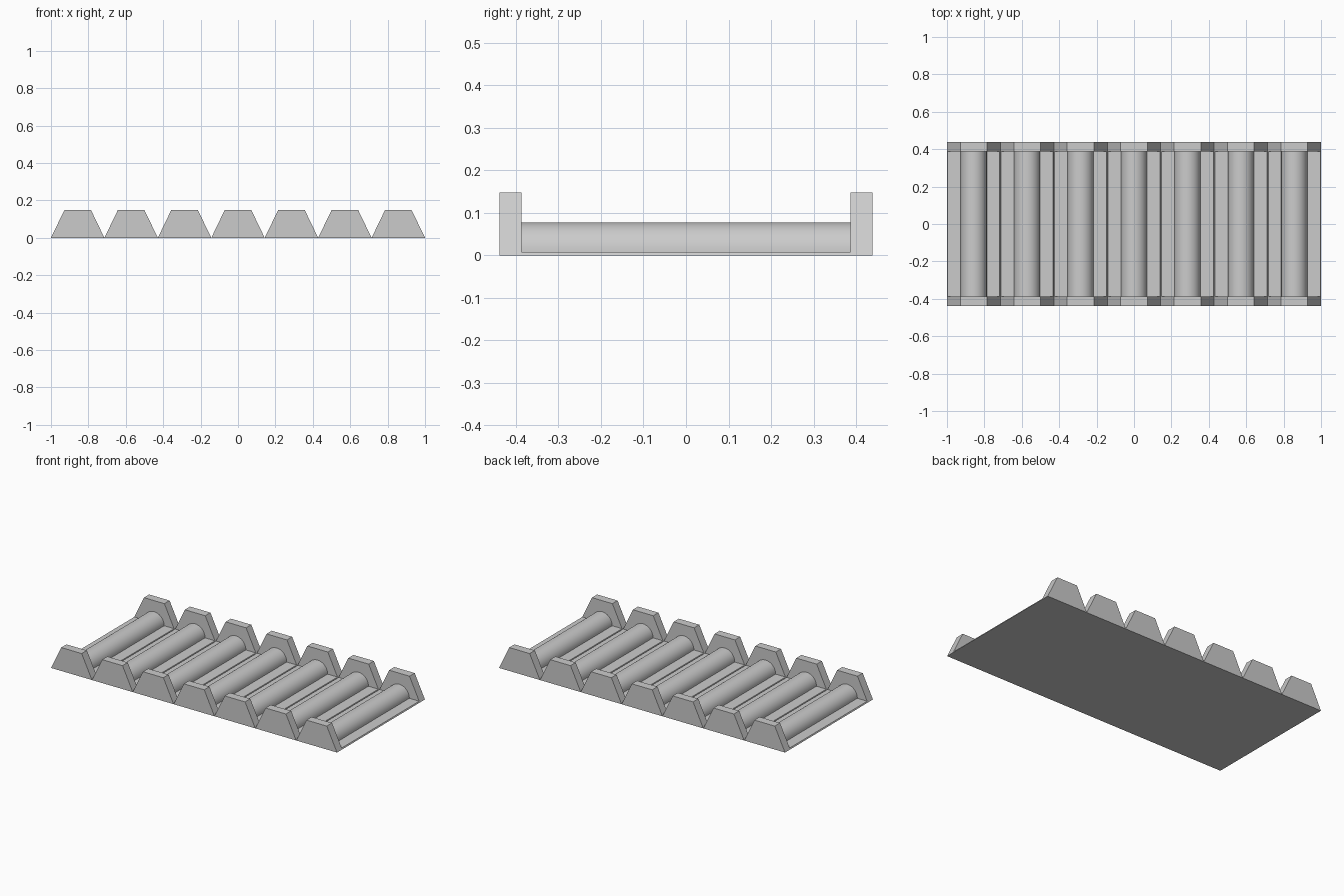
import bpy, bmesh, math

if "Cube" in bpy.data.objects:
    bpy.data.objects.remove(bpy.data.objects["Cube"])

COUNT = 7
PITCH = 2 / COUNT
HALF = PITCH / 2          # half width of a segment at the ground
TOP = PITCH / 4           # half width at the top of an end plate
HEIGHT = 0.148
BED = 0.008               # thickness of the bed under each roller
RADIUS = 0.07
Y_IN, Y_OUT = 0.387, 0.439


def extrude_profile(name, profile, y0, y1):
    """Solid mesh from an x-z profile swept along y."""
    bm = bmesh.new()
    face = bm.faces.new([bm.verts.new((x, y0, z)) for x, z in profile])
    new = bmesh.ops.extrude_face_region(bm, geom=[face])["geom"]
    bmesh.ops.translate(bm, vec=(0, y1 - y0, 0),
                        verts=[v for v in new if isinstance(v, bmesh.types.BMVert)])
    bmesh.ops.recalc_face_normals(bm, faces=bm.faces[:])
    mesh = bpy.data.meshes.new(name)
    bm.to_mesh(mesh)
    bm.free()
    return mesh


def place(name, mesh, x):
    ob = bpy.data.objects.new(name, mesh)
    ob.location.x = x
    bpy.context.collection.objects.link(ob)
    return ob


# Trapezoid end plate
plate = [(-HALF, 0), (HALF, 0), (TOP, HEIGHT), (-TOP, HEIGHT)]

# Thin bed with a half-round roller on top
inset = (HALF - TOP) * BED / HEIGHT
arc = [(RADIUS * math.cos(math.pi * i / 24), BED + RADIUS * math.sin(math.pi * i / 24))
       for i in range(25)]
bed = [(-HALF, 0), (HALF, 0), (HALF - inset, BED)] + arc + [(-HALF + inset, BED)]

front_mesh = extrude_profile("front_end_plate", plate, -Y_OUT, -Y_IN)
back_mesh = extrude_profile("back_end_plate", plate, Y_IN, Y_OUT)
roller_mesh = extrude_profile("roller_bed", bed, -Y_IN, Y_IN)

# Row of identical segments
rollers = []
for i in range(COUNT):
    x = (i - (COUNT - 1) / 2) * PITCH
    place(f"front_end_plate_{i + 1}", front_mesh, x)
    place(f"back_end_plate_{i + 1}", back_mesh, x)
    rollers.append(place(f"roller_bed_{i + 1}", roller_mesh, x))

# Smooth the round surfaces, keep the edges sharp
bpy.ops.object.select_all(action="DESELECT")
rollers[0].select_set(True)
bpy.context.view_layer.objects.active = rollers[0]
bpy.ops.object.shade_smooth_by_angle(angle=math.radians(30))
